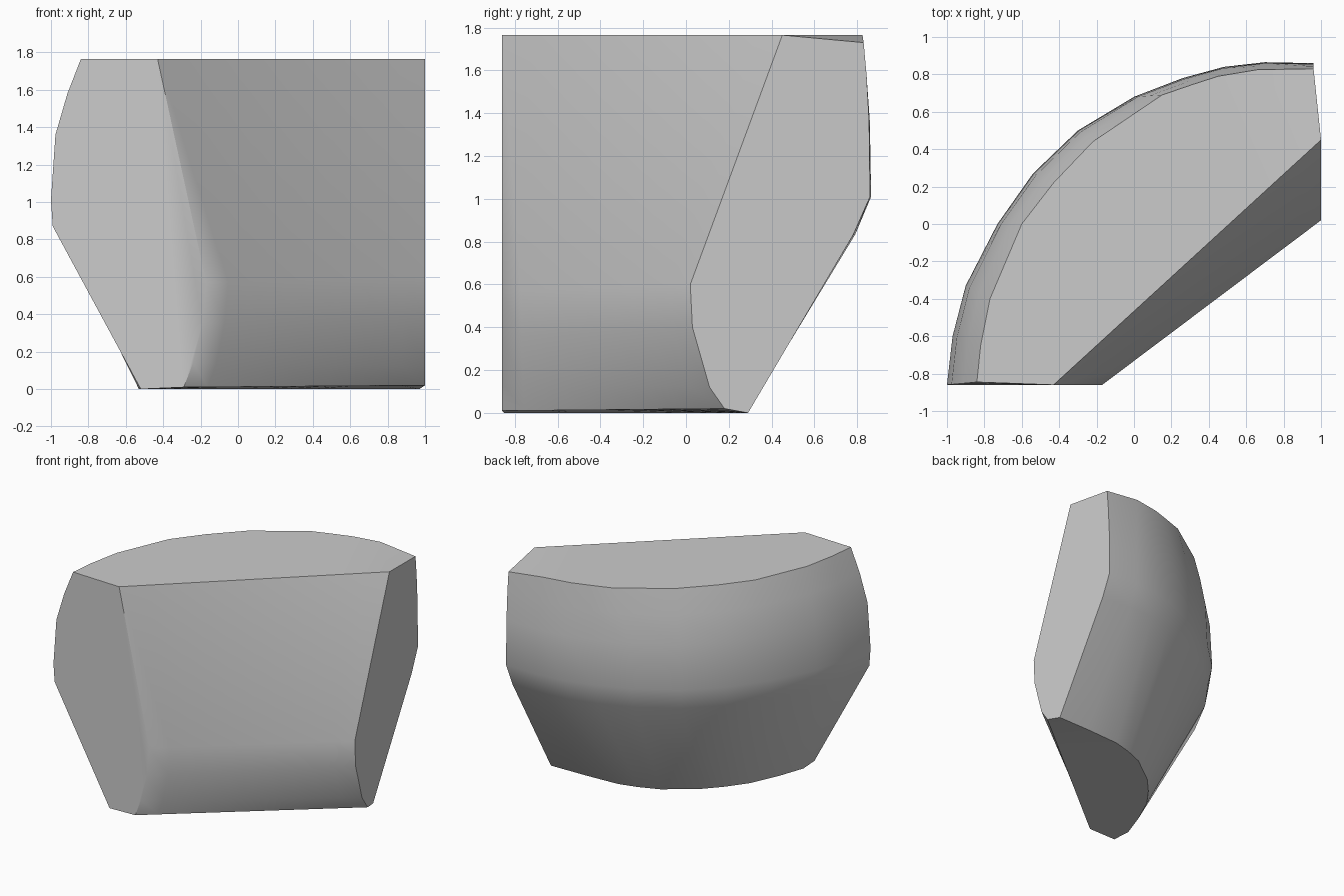
import bpy
import bmesh
import math
from mathutils import Vector

cube = bpy.data.objects.get("Cube")
if cube:
    bpy.data.objects.remove(cube, do_unlink=True)

HEIGHT = 1.765
RIM_Z = 1.01

# Plan curves of the bowed back, from the front end to the side end
WIDEST = [(-1, -.86), (-.97, -.6), (-.9, -.33), (-.73, 0), (-.54, .27), (-.3, .5),
          (0, .68), (.26, .78), (.48, .84), (.7, .865), (.96, .86)]
TOP = [(-.84, -.845), (-.82, -.65), (-.77, -.4), (-.6, 0), (-.43, .22), (-.22, .44),
       (.15, .69), (.31, .745), (.45, .79), (.66, .825), (.96, .83)]
BOTTOM = [(-.52, -.85), (-.53, -.7), (-.46, -.5), (-.36, -.28), (-.25, -.13), (-.13, 0),
          (.1, .17), (.25, .23), (.4, .27), (.68, .285), (.97, .29)]

# Flat front wall with a rounded foot: edge of each end face, top to bottom
FRONT_EDGE = [(-.43, HEIGHT), (-.17, .57), (-.19, .35), (-.24, .14), (-.29, .01)]
SIDE_EDGE = [(.45, HEIGHT), (.02, .6), (.03, .4), (.11, .12), (.18, .02)]

LAST = len(WIDEST) - 1


def at(point, z):
    return Vector((point[0], point[1], z))


def section(i):
    """One closed cross-section: up the back, then down the front wall."""
    t = i / LAST
    low, rim = at(BOTTOM[i], 0), at(WIDEST[i], RIM_Z)
    top = at(TOP[i], HEIGHT - (.035 if i == LAST else 0))
    shoulder = low.lerp(rim, .98 - .12 * t)
    shoulder.z = .87 - .04 * t
    ring = [low, shoulder, rim]
    for mix, z in ((.15, 1.36), (.55, 1.58)):
        p = rim.lerp(top, mix)
        p.z = z
        ring.append(p)
    ring.append(top)
    for (x, z0), (y, z1) in zip(FRONT_EDGE, SIDE_EDGE):
        ring.append(Vector((x, -.86, z0)).lerp(Vector((1, y, z1)), t))
    return ring


# Loft the sections and close both ends
bm = bmesh.new()
rings = [[bm.verts.new(p) for p in section(i)] for i in range(LAST + 1)]
for a, b in zip(rings, rings[1:]):
    for j in range(len(a)):
        k = (j + 1) % len(a)
        bm.faces.new((a[j], a[k], b[k], b[j]))
bm.faces.new(rings[0])
bm.faces.new(rings[-1])
bmesh.ops.recalc_face_normals(bm, faces=bm.faces[:])

mesh = bpy.data.meshes.new("curved_block")
bm.to_mesh(mesh)
bm.free()
block = bpy.data.objects.new("curved_block", mesh)
bpy.context.collection.objects.link(block)

# Single plain grey
grey = bpy.data.materials.new("plain_grey")
grey.use_nodes = True
colour = (.6, .6, .6, 1)
grey.diffuse_color = colour
grey.node_tree.nodes["Principled BSDF"].inputs["Base Color"].default_value = colour
mesh.materials.append(grey)

bpy.ops.object.select_all(action='DESELECT')
block.select_set(True)
bpy.context.view_layer.objects.active = block
bpy.ops.object.shade_smooth_by_angle(angle=math.radians(40))
